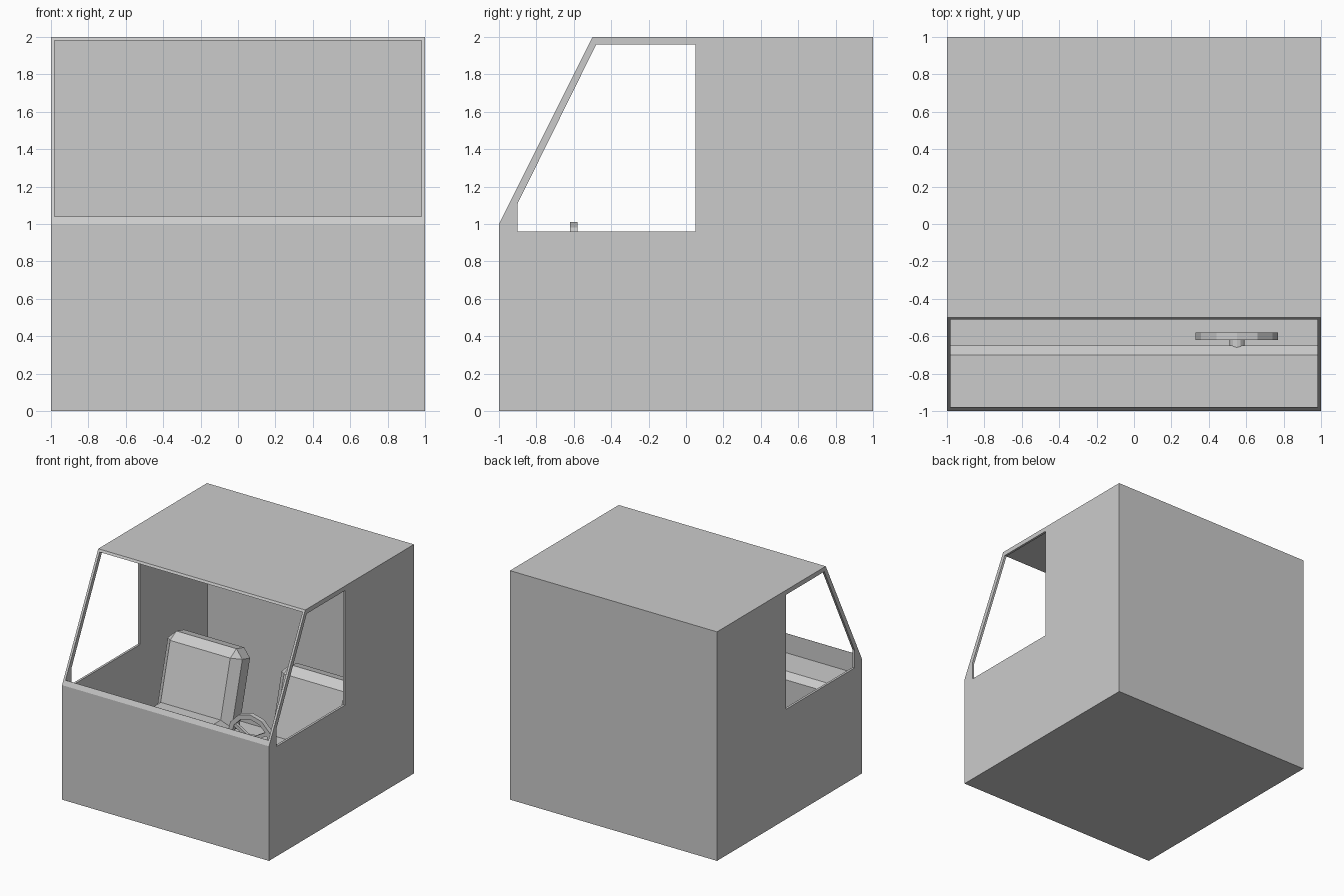
import bpy, bmesh, math
from mathutils import Matrix, Vector

if "Cube" in bpy.data.objects:
    bpy.data.objects.remove(bpy.data.objects["Cube"])


def finish(bm, name):
    bmesh.ops.recalc_face_normals(bm, faces=bm.faces)
    mesh = bpy.data.meshes.new(name)
    bm.to_mesh(mesh)
    bm.free()
    obj = bpy.data.objects.new(name, mesh)
    bpy.context.collection.objects.link(obj)
    return obj


def side_profile(name, points, x0, x1):
    """Extrude a (y, z) outline from x0 to x1."""
    bm = bmesh.new()
    face = bm.faces.new([bm.verts.new((x0, y, z)) for y, z in points])
    new = bmesh.ops.extrude_face_region(bm, geom=[face])["geom"]
    verts = [v for v in new if isinstance(v, bmesh.types.BMVert)]
    bmesh.ops.translate(bm, verts=verts, vec=(x1 - x0, 0, 0))
    return finish(bm, name)


def box(name, centre, size, bevel=0.0, tilt=0.0):
    bm = bmesh.new()
    bmesh.ops.create_cube(bm, size=1, matrix=Matrix.Diagonal((*size, 1)))
    if bevel:
        bmesh.ops.bevel(bm, geom=bm.edges[:], offset=bevel, segments=1,
                        affect='EDGES', profile=0.5)
    bm.transform(Matrix.Translation(centre) @ Matrix.Rotation(math.radians(tilt), 4, 'X'))
    return finish(bm, name)


def cut(obj, cutter):
    cutter.hide_render = True
    mod = obj.modifiers.new("cut", 'BOOLEAN')
    mod.operation = 'DIFFERENCE'
    mod.solver = 'EXACT'
    mod.object = cutter
    bpy.context.view_layer.objects.active = obj
    bpy.ops.object.modifier_apply(modifier=mod.name)
    bpy.data.objects.remove(cutter)


# Cab shell: hollowed out with the windscreen opening, then side windows
shell = side_profile("cab_shell", [(-1, 0), (1, 0), (1, 2), (-0.5, 2), (-1, 1)], -1, 1)
cut(shell, side_profile("interior_cutter", [
    (-0.978, 0.02), (0.98, 0.02), (0.98, 1.98), (-1.2, 1.98), (-1.2, 1.04), (-0.978, 1.04)],
    -0.98, 0.98))
cut(shell, side_profile("side_window_cutter", [
    (-0.9, 0.96), (0.05, 0.96), (0.05, 1.96), (-0.48, 1.96), (-0.9, 1.11)], -1.2, 1.2))

# Dashboard with chamfered rear edge
side_profile("dashboard", [(-0.978, 0.45), (-0.65, 0.45), (-0.65, 0.82), (-0.70, 0.87),
                           (-0.75, 0.87), (-0.978, 0.87)], -0.98, 0.98)

# Two seats: plinth, cushion and leaning backrest
for side, x in (("left", -0.55), ("right", 0.55)):
    box(f"{side}_seat_base", (x, -0.05, 0.13), (0.5, 0.5, 0.24))
    box(f"{side}_seat_cushion", (x, -0.05, 0.35), (0.72, 0.68, 0.22), bevel=0.07)
    box(f"{side}_seat_backrest", (x, 0.312, 0.648), (0.72, 0.25, 0.70), bevel=0.07, tilt=-15)

# Steering wheel rim: square section spun in 12 steps
wheel = Vector((0.55, -0.60, 0.79))
bm = bmesh.new()
ring = [bm.verts.new(wheel + Vector((r, y, 0)))
        for r, y in ((0.18, -0.02), (0.22, -0.02), (0.22, 0.02), (0.18, 0.02))]
edges = [bm.edges.new((ring[i], ring[(i + 1) % 4])) for i in range(4)]
bmesh.ops.spin(bm, geom=ring + edges, cent=wheel, axis=(0, 1, 0),
               angle=math.tau, steps=12, use_merge=True)
bmesh.ops.remove_doubles(bm, verts=bm.verts, dist=0.0005)
finish(bm, "steering_wheel_rim")

# Spokes
for i in range(3):
    a = math.radians(-90 + 120 * i)
    spoke = box(f"steering_spoke_{i + 1}", (0.1, 0, 0), (0.19, 0.025, 0.03))
    spoke.data.transform(Matrix.Translation(wheel) @ Matrix.Rotation(-a, 4, 'Y'))

# Hub and column into the dashboard
bm = bmesh.new()
bmesh.ops.create_cone(bm, cap_ends=True, segments=12, radius1=0.04, radius2=0.04, depth=0.10,
                      matrix=Matrix.Translation(wheel + Vector((0, -0.033, 0)))
                      @ Matrix.Rotation(math.pi / 2, 4, 'X'))
finish(bm, "steering_column")
